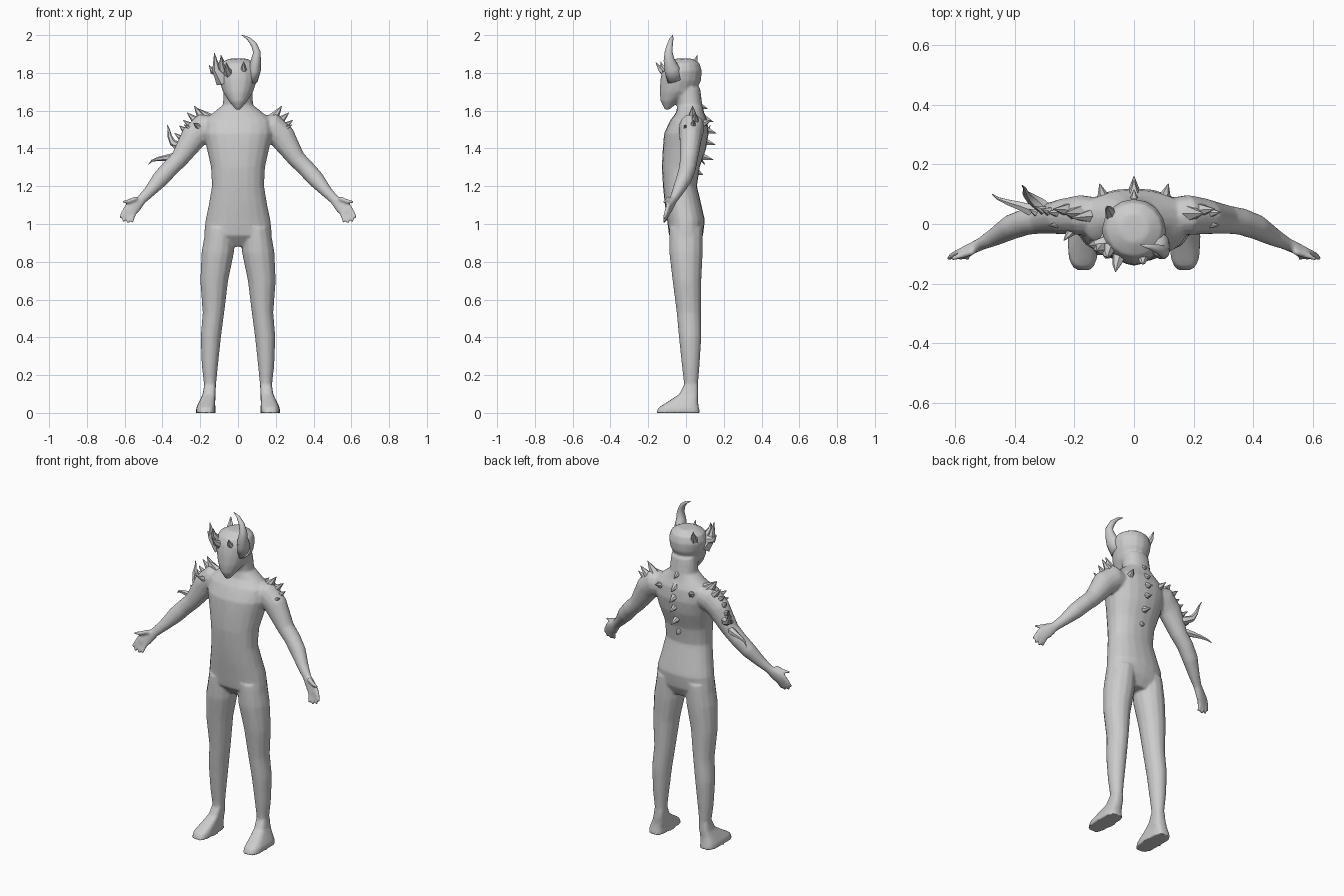
import bpy, bmesh, math
from mathutils import Vector


def loft(bm, rings, n=12, flat=False, p=1.0):
    """Closed tube through rings (x, y, z, ra, rb); flat keeps every ring horizontal."""
    cs = [Vector(r[:3]) for r in rings]
    loops = []
    for i, r in enumerate(rings):
        t = Vector((0, 0, 1)) if flat else (cs[min(i + 1, len(cs) - 1)] - cs[max(i - 1, 0)]).normalized()
        ref = Vector((0, 1, 0)) if abs(t.y) < 0.85 else Vector((0, 0, 1))
        u = ref.cross(t).normalized()
        v = t.cross(u)
        loop = []
        for k in range(n):
            a = 2 * math.pi * k / n
            c, s = math.cos(a), math.sin(a)
            c, s = math.copysign(abs(c) ** p, c), math.copysign(abs(s) ** p, s)
            loop.append(bm.verts.new(cs[i] + u * c * r[3] + v * s * r[4]))
        loops.append(loop)
    for a, b in zip(loops, loops[1:]):
        for k in range(n):
            bm.faces.new((a[k], a[(k + 1) % n], b[(k + 1) % n], b[k]))
    bm.faces.new(loops[0][::-1])
    bm.faces.new(loops[-1])


def finish(bm, name):
    bmesh.ops.recalc_face_normals(bm, faces=bm.faces)
    me = bpy.data.meshes.new(name)
    bm.to_mesh(me)
    bm.free()
    ob = bpy.data.objects.new(name, me)
    bpy.context.collection.objects.link(ob)
    return ob


def tapered(bm, pts, r0, n=6, flatten=1.0):
    """Pointed tube along pts, narrowing from r0 to a tip."""
    m = len(pts) - 1
    loft(bm, [(*q, max(r0 * (1 - i / m), 0.0015), max(r0 * (1 - i / m) * flatten, 0.0015))
              for i, q in enumerate(pts)], n)


def spikes(name, items):
    bm = bmesh.new()
    for pts, r in items:
        tapered(bm, pts, r)
    ob = finish(bm, name)
    bpy.ops.object.select_all(action='DESELECT')
    bpy.context.view_layer.objects.active = ob
    ob.select_set(True)
    bpy.ops.object.shade_smooth_by_angle(angle=math.radians(40))
    return ob


# body: overlapping lofts fused by a voxel remesh
bm = bmesh.new()

# torso and neck
loft(bm, [(0, y, z, a, b) for y, z, a, b in (
    (0.01, 0.88, 0.09, 0.05), (0.0, 0.94, 0.18, 0.09), (0.0, 1.02, 0.172, 0.1),
    (-0.015, 1.1, 0.155, 0.097), (-0.032, 1.2, 0.138, 0.09), (-0.028, 1.3, 0.143, 0.1),
    (-0.008, 1.4, 0.165, 0.115), (0.002, 1.48, 0.185, 0.118), (0.015, 1.55, 0.18, 0.098),
    (0.022, 1.59, 0.13, 0.074), (0.02, 1.63, 0.08, 0.066), (0.01, 1.72, 0.075, 0.065))],
    20, flat=True, p=0.9)

# head, tapering to a pointed chin
loft(bm, [(0, y, z, a, b) for y, z, a, b in (
    (-0.1, 1.605, 0.012, 0.012), (-0.085, 1.65, 0.048, 0.05), (-0.045, 1.7, 0.08, 0.095),
    (-0.028, 1.76, 0.1, 0.108), (-0.022, 1.81, 0.108, 0.106), (-0.018, 1.85, 0.094, 0.09),
    (-0.012, 1.875, 0.05, 0.05))], 16, flat=True)

for s in (-1, 1):
    # leg
    loft(bm, [(s * x, y, z, a, b) for x, y, z, a, b in (
        (0.095, 0.0, 0.98, 0.075, 0.09), (0.107, 0.0, 0.85, 0.086, 0.09),
        (0.126, 0.005, 0.7, 0.074, 0.077), (0.13, 0.015, 0.53, 0.057, 0.065),
        (0.144, 0.022, 0.4, 0.054, 0.06), (0.149, 0.025, 0.25, 0.043, 0.047),
        (0.148, 0.027, 0.14, 0.031, 0.036), (0.15, 0.025, 0.06, 0.031, 0.036))], 14, flat=True)
    # foot
    loft(bm, [(s * x, y, z, a, b) for x, y, z, a, b in (
        (0.171, -0.042, 0.0, 0.053, 0.117), (0.17, -0.038, 0.03, 0.05, 0.106),
        (0.162, -0.012, 0.065, 0.041, 0.075), (0.153, 0.015, 0.1, 0.034, 0.05),
        (0.148, 0.027, 0.15, 0.031, 0.036))], 16, flat=True, p=0.65)
    # arm and palm
    loft(bm, [(s * x, y, z, a, b) for x, y, z, a, b in (
        (0.1, 0.025, 1.51, 0.06, 0.06), (0.18, 0.03, 1.51, 0.078, 0.068),
        (0.235, 0.025, 1.46, 0.07, 0.06), (0.31, 0.015, 1.345, 0.048, 0.048),
        (0.36, 0.008, 1.295, 0.046, 0.045), (0.41, -0.01, 1.24, 0.045, 0.042),
        (0.47, -0.045, 1.17, 0.031, 0.03), (0.51, -0.066, 1.13, 0.026, 0.021),
        (0.55, -0.085, 1.09, 0.037, 0.017), (0.58, -0.1, 1.062, 0.035, 0.014))], 14)
    # fingers and thumb: knuckle, then tip
    for a, b in (((0.596, 1.085), (0.623, 1.03)), ((0.586, 1.072), (0.607, 1.012)),
                 ((0.572, 1.06), (0.583, 1.005)), ((0.56, 1.052), (0.558, 1.01)),
                 ((0.55, 1.12), (0.612, 1.118))):
        loft(bm, [(s * (a[0] - 0.015), -0.092, a[1] + 0.018, 0.013, 0.012),
                  (s * (a[0] + b[0]) / 2, -0.106, (a[1] + b[1]) / 2, 0.0115, 0.011),
                  (s * b[0], -0.117, b[1], 0.007, 0.007)], 8)

body = finish(bm, "body")
rm = body.modifiers.new("fuse", 'REMESH')
rm.mode = 'VOXEL'
rm.voxel_size = 0.007
rm.use_smooth_shade = True
sm = body.modifiers.new("soften", 'SMOOTH')
sm.factor, sm.iterations = 0.5, 4
body.modifiers.new("reduce", 'DECIMATE').ratio = 0.2

# long curved horn on one side
bm = bmesh.new()
loft(bm, [(0.075, -0.055, 1.76, 0.03, 0.045), (0.09, -0.075, 1.82, 0.032, 0.042),
          (0.095, -0.09, 1.87, 0.026, 0.03), (0.1, -0.092, 1.91, 0.02, 0.022),
          (0.084, -0.085, 1.95, 0.016, 0.016), (0.055, -0.076, 1.982, 0.009, 0.01),
          (0.02, -0.07, 2.0, 0.0015, 0.0015)], 10)
horn = finish(bm, "long_horn")
horn.data.polygons.foreach_set("use_smooth", [True] * len(horn.data.polygons))

# broken horn stump and small crown horns
spikes("broken_horn", [
    (((-0.075, -0.06, 1.76), (-0.115, -0.085, 1.82), (-0.125, -0.09, 1.905)), 0.045),
    (((-0.08, -0.06, 1.8), (-0.137, -0.07, 1.81), (-0.153, -0.072, 1.84)), 0.03),
    (((-0.08, -0.07, 1.8), (-0.09, -0.105, 1.85), (-0.088, -0.11, 1.885)), 0.028)])
spikes("crown_horns", [
    (((-0.045, -0.09, 1.79), (-0.058, -0.135, 1.82), (-0.062, -0.16, 1.855)), 0.03),
    (((0.03, -0.09, 1.8), (0.03, -0.125, 1.83), (0.03, -0.135, 1.86)), 0.025),
    (((-0.07, 0.02, 1.82), (-0.085, 0.05, 1.86), (-0.09, 0.06, 1.895)), 0.026)])

# shoulder spikes shared by both sides, with extra ones on the corrupted side
shared = [((0.18, 0.035, 1.55), (0.232, 0.035, 1.625), 0.034),
          ((0.205, 0.045, 1.53), (0.27, 0.05, 1.59), 0.032),
          ((0.225, 0.035, 1.5), (0.29, 0.04, 1.55), 0.03),
          ((0.225, 0.0, 1.49), (0.285, -0.005, 1.525), 0.024)]
spikes("shoulder_spikes", [((Vector((s * a[0], *a[1:])), Vector((s * b[0], *b[1:]))), r)
                           for s in (-1, 1) for a, b, r in shared])
spikes("corrupted_arm_spikes", [
    (((-0.12, 0.03, 1.54), (-0.21, 0.02, 1.61)), 0.035),
    (((-0.25, 0.03, 1.47), (-0.31, 0.05, 1.52)), 0.035),
    (((-0.27, 0.03, 1.43), (-0.335, 0.06, 1.48)), 0.03),
    (((-0.29, 0.02, 1.39), (-0.352, 0.05, 1.415)), 0.03),
    (((-0.19, 0.0, 1.5), (-0.235, -0.055, 1.535)), 0.03)])

# two thin curling tendrils
spikes("tendrils", [
    (((-0.28, 0.03, 1.41), (-0.315, 0.065, 1.415), (-0.345, 0.085, 1.43),
      (-0.362, 0.1, 1.465), (-0.366, 0.118, 1.5), (-0.375, 0.13, 1.525)), 0.03),
    (((-0.29, 0.02, 1.36), (-0.34, 0.045, 1.355), (-0.38, 0.06, 1.35),
      (-0.42, 0.072, 1.345), (-0.455, 0.085, 1.335), (-0.475, 0.1, 1.315)), 0.027)])

# spine ridge and shoulder blade spikes
spikes("spine_spikes",
       [(((0, y, z + 0.02), (0, t, z)), 0.025) for y, t, z in
        ((0.06, 0.115, 1.61), (0.09, 0.145, 1.54), (0.1, 0.16, 1.48),
         (0.09, 0.155, 1.42), (0.075, 0.145, 1.34), (0.05, 0.09, 1.26))]
       + [(((s * 0.1, 0.08, 1.53), (s * 0.115, 0.135, 1.55)), 0.026) for s in (-1, 1)])
